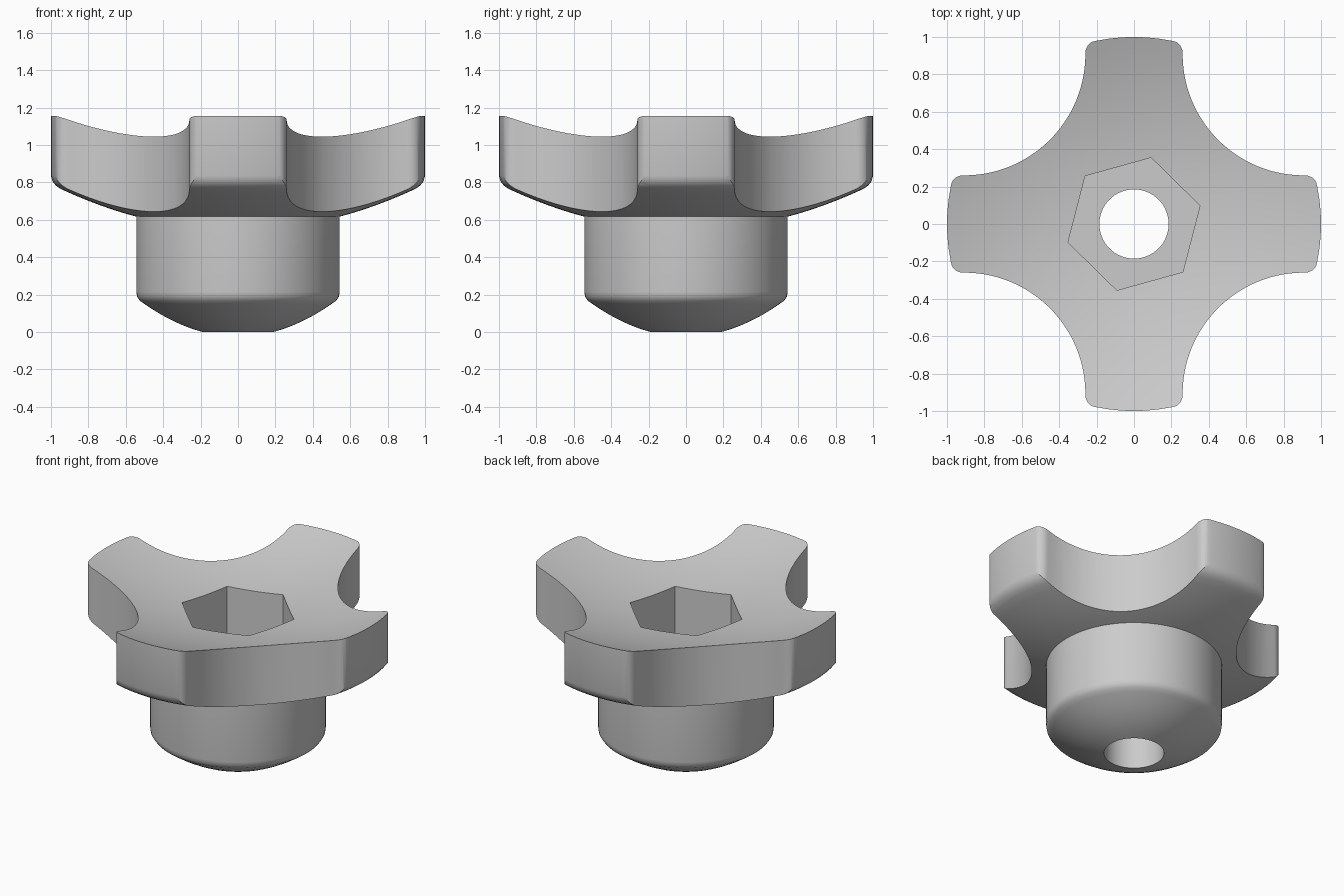
import bpy
import bmesh
from math import acos, atan2, cos, pi, radians, sin, sqrt
from mathutils import Vector

cube = bpy.data.objects.get("Cube")
if cube:
    bpy.data.objects.remove(cube, do_unlink=True)

grey = bpy.data.materials.new("plain_grey")
grey.use_nodes = True
colour = (0.6, 0.6, 0.6, 1)
grey.diffuse_color = colour
grey.node_tree.nodes["Principled BSDF"].inputs["Base Color"].default_value = colour


def to_object(name, bm):
    bmesh.ops.recalc_face_normals(bm, faces=bm.faces)
    mesh = bpy.data.meshes.new(name)
    bm.to_mesh(mesh)
    bm.free()
    mesh.materials.append(grey)
    obj = bpy.data.objects.new(name, mesh)
    bpy.context.collection.objects.link(obj)
    return obj


def lathe(name, profile, steps):
    bm = bmesh.new()
    verts = [bm.verts.new((r, 0, z)) for r, z in profile]
    edges = [bm.edges.new((a, b)) for a, b in zip(verts, verts[1:] + verts[:1])]
    bmesh.ops.spin(bm, geom=verts + edges, cent=(0, 0, 0), axis=(0, 0, 1),
                   angle=2 * pi, steps=steps)
    bmesh.ops.remove_doubles(bm, verts=bm.verts, dist=1e-5)
    return to_object(name, bm)


def prism(name, outline, bottom, top):
    bm = bmesh.new()
    face = bm.faces.new([bm.verts.new((x, y, bottom)) for x, y in outline])
    result = bmesh.ops.extrude_face_region(bm, geom=[face])
    moved = [g for g in result["geom"] if isinstance(g, bmesh.types.BMVert)]
    bmesh.ops.translate(bm, verts=moved, vec=(0, 0, top - bottom))
    obj = to_object(name, bm)
    obj.hide_render = True
    return obj


def arc(centre, radius, start, end, count):
    angles = [start + (end - start) * i / count for i in range(count + 1)]
    return [centre + radius * Vector((cos(a), sin(a))) for a in angles]


def span(start, end, count):
    return [start + (end - start) * i / count for i in range(count + 1)]


# Turned body: bored centre, domed foot, round stem, dished head
BORE, STEM, RIM = 0.185, 0.543, 1.0
profile = [(r, -0.025 + 0.7 * r * r) for r in span(BORE, 0.5, 6)]
profile += [(0.525, 0.168), (0.54, 0.19), (STEM, 0.215)]
profile += [(r, 0.544 + 0.246 * r * r) for r in span(STEM, 0.95, 8)]
profile += [(0.975, 0.784), (0.992, 0.806), (RIM, 0.835)]
profile += [(r, 0.969 + 0.186 * r * r) for r in span(RIM, BORE, 14)]
knob = lathe("four_arm_knob", profile, 96)

# Four-arm outline: a scoop in each quadrant, rounded into the arm tips
SCOOP, SCOOP_POS, FILLET = 0.648, 0.908, 0.07
limit = RIM + 0.003
d, reach = SCOOP_POS * sqrt(2), limit - FILLET
half = acos((d * d + reach * reach - (SCOOP + FILLET) ** 2) / (2 * d * reach))
scoop_centre = Vector((SCOOP_POS, SCOOP_POS))
low_angle, high_angle = pi / 4 - half, pi / 4 + half
low = reach * Vector((cos(low_angle), sin(low_angle)))
high = Vector((low.y, low.x))


def heading(a, b):
    return atan2(b.y - a.y, b.x - a.x)


quadrant = [Vector((RIM + 0.05, 0))]
quadrant += arc(low, FILLET, low_angle, heading(low, scoop_centre), 8)
first = heading(scoop_centre, low) % (2 * pi)
last = heading(scoop_centre, high) % (2 * pi)
quadrant += arc(scoop_centre, SCOOP, first, last, 28)[1:-1]
quadrant += arc(high, FILLET, heading(high, scoop_centre), high_angle, 8)
outline = []
for k in range(4):
    c, s = cos(k * pi / 2), sin(k * pi / 2)
    outline += [(c * p.x - s * p.y, s * p.x + c * p.y) for p in quadrant]
arm_outline = prism("arm_outline_cutter", outline, -0.2, 1.4)

# Hexagonal bolt pocket, slightly turned
hexagon = [(0.366 * cos(radians(15.5 + 60 * k)), 0.366 * sin(radians(15.5 + 60 * k)))
           for k in range(6)]
hex_pocket = prism("hex_pocket_cutter", hexagon, 0.5, 1.4)

for cutter, operation in ((arm_outline, "INTERSECT"), (hex_pocket, "DIFFERENCE")):
    mod = knob.modifiers.new(cutter.name, "BOOLEAN")
    mod.operation, mod.solver, mod.object = operation, "EXACT", cutter

# Bake the cuts, drop the cutters and smooth the curved faces
bpy.context.view_layer.update()
baked = bpy.data.meshes.new_from_object(
    knob.evaluated_get(bpy.context.evaluated_depsgraph_get()))
knob.modifiers.clear()
knob.data = baked
for cutter in (arm_outline, hex_pocket):
    bpy.data.objects.remove(cutter, do_unlink=True)
bpy.ops.object.select_all(action="DESELECT")
knob.select_set(True)
bpy.context.view_layer.objects.active = knob
bpy.ops.object.shade_smooth_by_angle(angle=radians(30))
